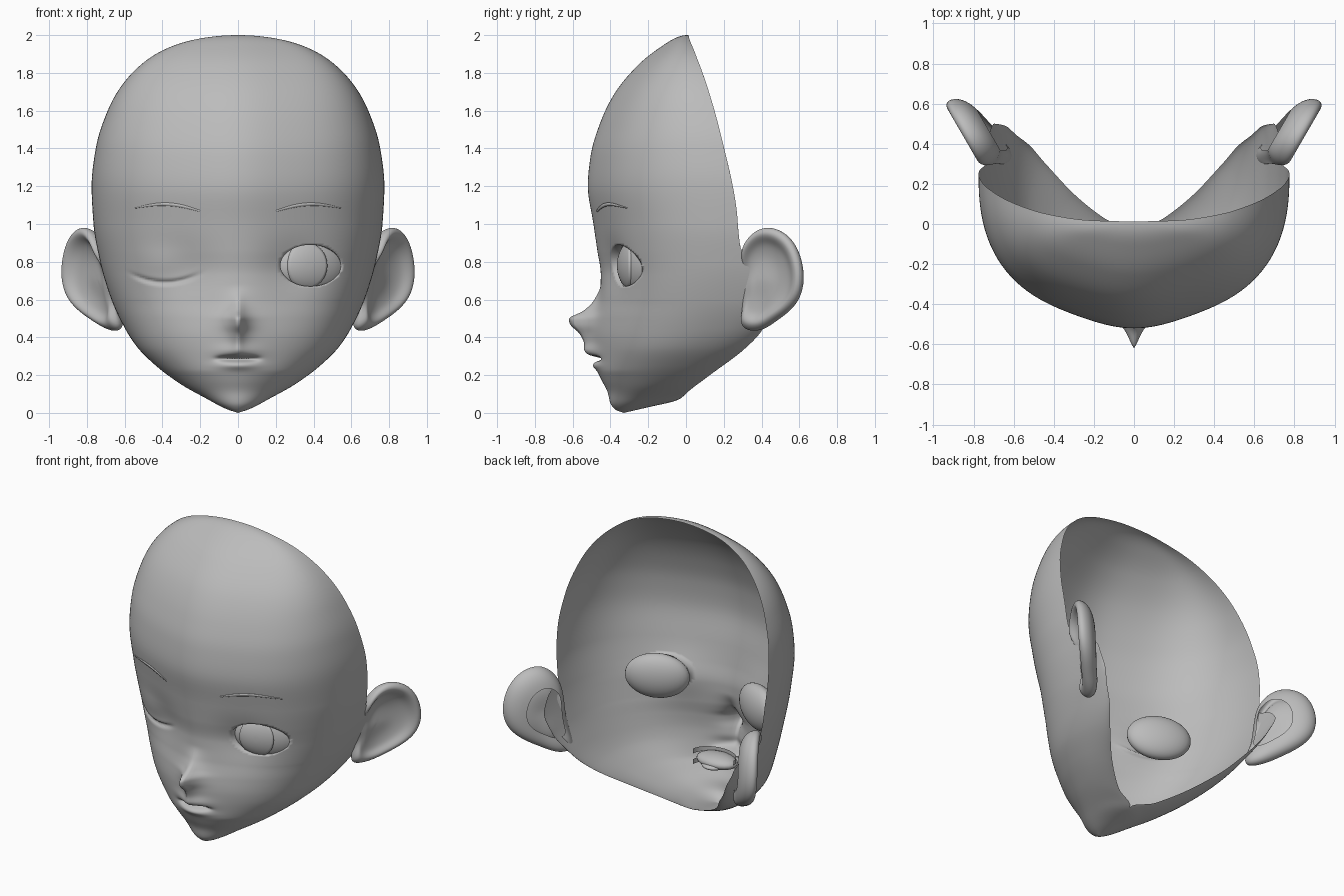
import bpy, bmesh
from math import sin, cos, pi, exp, sqrt
from mathutils import Matrix, Vector

if "Cube" in bpy.data.objects:
    bpy.data.objects.remove(bpy.data.objects["Cube"])

grey = bpy.data.materials.new("plain grey")
grey.use_nodes = True
tone = (0.5, 0.5, 0.5, 1)
grey.diffuse_color = tone
grey.node_tree.nodes["Principled BSDF"].inputs["Base Color"].default_value = tone


def finish(name, bm):
    bmesh.ops.recalc_face_normals(bm, faces=bm.faces)
    mesh = bpy.data.meshes.new(name)
    for f in bm.faces:
        f.smooth = True
    bm.to_mesh(mesh)
    bm.free()
    mesh.materials.append(grey)
    obj = bpy.data.objects.new(name, mesh)
    bpy.context.collection.objects.link(obj)
    return obj


def grid(bm, rows, loop=False):
    vs = [[bm.verts.new(p) for p in row] for row in rows]
    for a, b in zip(vs, vs[1:]):
        n = len(a)
        for i in range(n if loop else n - 1):
            j = (i + 1) % n
            bm.faces.new((a[i], a[j], b[j], b[i]))
    return vs


def curve(points):
    """Smooth monotone interpolation over height, eased toward the crown."""
    pts = sorted((sqrt(2 - z), v) for z, v in points)
    sl = [(b[1] - a[1]) / (b[0] - a[0]) for a, b in zip(pts, pts[1:])]
    tan = [sl[0]] + [2 * p * q / (p + q) if p * q > 0 else 0 for p, q in zip(sl, sl[1:])] + [sl[-1]]

    def f(z):
        s = sqrt(max(0, 2 - z))
        i = 0
        while i < len(sl) - 1 and s > pts[i + 1][0]:
            i += 1
        h = pts[i + 1][0] - pts[i][0]
        t = (s - pts[i][0]) / h
        u = t * t * (3 - 2 * t)
        return (pts[i][1] * (1 - u) + pts[i + 1][1] * u
                + h * t * (1 - t) * ((1 - t) * tan[i] - t * tan[i + 1]))
    return f


# Head guides by height: front, half width, widest depth, rim depth, rim tuck
front = curve([(2, .01), (1.95, -.115), (1.84, -.255), (1.68, -.385), (1.52, -.46), (1.36, -.505),
               (1.2, -.52), (1, -.49), (.86, -.47), (.73, -.452), (.6, -.455), (.5, -.47),
               (.4, -.48), (.3, -.475), (.23, -.47), (.18, -.45), (.11, -.415), (.05, -.4),
               (.015, -.37), (0, -.33)])
width = curve([(2, 0), (1.95, .325), (1.87, .48), (1.72, .625), (1.6, .69), (1.4, .753), (1.2, .775),
               (1, .765), (.8, .73), (.6, .67), (.45, .6), (.35, .535), (.25, .435), (.15, .3),
               (.08, .175), (.02, .06), (0, 0)])
widest = curve([(2, .01), (1.98, .014), (1.9, .045), (1.8, .08), (1.45, .18), (1.1, .25), (.86, .27),
                (.6, .25), (.45, .18), (.33, .08), (.2, -.03), (.1, -.17), (.05, -.26), (0, -.33)])
rim = curve([(2, .012), (1.98, .018), (1.9, .05), (1.8, .088), (1.45, .19), (1.1, .265), (.87, .29),
             (.8, .42), (.7, .5), (.6, .49), (.5, .44), (.42, .39), (.33, .3), (.21, .14),
             (.12, .02), (.07, -.04), (.03, -.2), (0, -.33)])
tuck = curve([(2, 1), (.86, 1), (.7, .99), (.6, .96), (.5, .93), (.42, .89), (.33, .85),
              (.21, .75), (.12, .54), (.07, 0), (0, 0)])
nose = curve([(2, 0), (.68, 0), (.6, .03), (.54, .08), (.497, .15), (.47, .14), (.42, .085),
              (.37, .055), (.31, .02), (.27, 0), (0, 0)])
EYE_X, EYE_Z, EYE_A, EYE_B = .385, .78, .16, .11


def bump(v, centre, size):
    return exp(-((v - centre) / size) ** 2)


def face_y(x, z):
    """Depth of the front surface, with nose, lips, sockets and the shut lid."""
    w = max(width(z), 1e-4)
    k = min(1, abs(x) / w)
    n = 2 + .3 * min(1, z / .6)
    y = widest(z) - (widest(z) - front(z)) * (1 - k ** n) ** (1 / n)
    y += .05 * (1 - bump(x, 0, .27)) * (1 - k * k)
    y -= nose(z) * exp(-(sqrt(x * x + .0001) - .01) / .042)
    y -= (.03 * bump(z, .325, .035) + .02 * bump(z, .25, .022)) * bump(x, 0, .1)
    y += .045 * bump(z, .287, .013) * exp(-(x / .1) ** 4)
    y += .03 * bump(abs(x), .3, .16) * bump(z, .76, .14)
    if x < 0:
        y -= .02 * bump(x, -EYE_X, .14) * bump(z, EYE_Z, .09)
        y += .018 * bump(z, .69 + 1.4 * (x + EYE_X) ** 2, .011) * exp(-((x + EYE_X) / .17) ** 6)
    return y


# Face shell, open at the back and under the jaw
def section(z):
    w = width(z)
    e = w * tuck(z)
    xs = [w * sin(pi / 2 * i / 60) for i in range(61)]
    right = [(x, face_y(x, z), z) for x in xs]
    left = [(-x, face_y(-x, z), z) for x in xs[1:]]
    back = []
    for i in range(1, 11):
        a = pi / 2 * i / 10
        back.append((e + (w - e) * cos(a), widest(z) + (rim(z) - widest(z)) * sin(a), z))
    return [(-x, y, h) for x, y, h in back[::-1]] + left[::-1] + right + back


heights = [.2 * (i / 24) ** 2 for i in range(24)]
heights += [.2 + .14 * i / 28 for i in range(28)]
heights += [.34 + .66 * i / 66 for i in range(66)]
heights += [2 - (1 - i / 50) ** 2 for i in range(51)]
bm = bmesh.new()
grid(bm, [section(z) for z in heights])
bmesh.ops.remove_doubles(bm, verts=bm.verts, dist=.0005)


def eye_radius(p):
    return sqrt(((p.x - EYE_X) / EYE_A) ** 2 + ((p.z - EYE_Z) / EYE_B) ** 2)


# Eye opening with a turned-in lid edge
hole = [f for f in bm.faces if f.calc_center_median().y < 0 and eye_radius(f.calc_center_median()) < 1]
bmesh.ops.delete(bm, geom=hole, context="FACES")
lid = [e for e in bm.edges if e.is_boundary and all(v.co.y < 0 and eye_radius(v.co) < 1.3 for v in e.verts)]
for v in {v for e in lid for v in e.verts}:
    r = eye_radius(v.co)
    x, z = EYE_X + (v.co.x - EYE_X) / r, EYE_Z + (v.co.z - EYE_Z) / r
    v.co = (x, face_y(x, z), z)
edge = bmesh.ops.extrude_edge_only(bm, edges=lid)["geom"]
bmesh.ops.translate(bm, verts=[g for g in edge if isinstance(g, bmesh.types.BMVert)], vec=(-.005, .045, 0))
finish("face_shell", bm)

# Eyeballs behind both lids, and the iris of the open eye
BALL = Vector((.2, .08, .145))
for side, name in ((1, "left"), (-1, "right")):
    place = Matrix.Translation((side * EYE_X, -.335 + (.088 if side > 0 else .11), EYE_Z))
    place = place @ Matrix.Rotation(side * .43, 4, "Z")
    bm = bmesh.new()
    bmesh.ops.create_uvsphere(bm, u_segments=32, v_segments=20, radius=1,
                              matrix=place @ Matrix.Diagonal(BALL).to_4x4())
    finish(name + "_eyeball", bm)
    if side > 0:
        bm = bmesh.new()
        rings = []
        for k in range(1, 10):
            ring = []
            size, lift = min(k, 8) / 8, .009 if k < 9 else -.002
            for i in range(32):
                u, v = .108 * size * cos(pi * i / 16) - .05, .125 * size * sin(pi * i / 16)
                d = sqrt(max(0, 1 - (u / BALL.x) ** 2 - (v / BALL.z) ** 2))
                ring.append(place @ Vector((u, -BALL.y * d - lift, v)))
            rings.append(ring)
        bm.faces.new(grid(bm, rings, True)[0])
        finish("left_iris", bm)

# Eyebrows: thin tapered strips lying on the forehead
for side, name in ((1, "left"), (-1, "right")):
    rows = []
    for i in range(25):
        t = i / 24
        x = side * (.2 + .345 * t)
        z = 1.068 + .016 * t + .028 * sin(pi * t)
        h = .002 + .007 * sin(pi * min(1, t * .9 + .1))
        rows.append([(x, face_y(x, z + d) - o, z + d) for d, o in ((-h, .002), (-h, .006), (h, .006), (h, .002))])
    bm = bmesh.new()
    grid(bm, rows)
    finish(name + "_eyebrow", bm)

# Mouth: pouch, tongue and two rows of teeth
for name, place, size in (("mouth_pouch", (0, -.33, .285), (.14, .09, .045)),
                          ("tongue", (0, -.31, .27), (.08, .09, .025))):
    bm = bmesh.new()
    bmesh.ops.create_uvsphere(bm, u_segments=24, v_segments=12, radius=1,
                              matrix=Matrix.Translation(place) @ Matrix.Diagonal(size).to_4x4())
    finish(name, bm)
for name, z in (("upper_teeth", .32), ("lower_teeth", .25)):
    bm = bmesh.new()
    grid(bm, [[(.15 * sin(a), -.29 - .11 * cos(a), z + d) for d in (-.016, .016)]
              for a in (pi * (i / 20 - .5) for i in range(21))])
    finish(name, bm)

# Ears: an outline in depth and height, ringed inward over the bowl and the back
outline = [(.29, .86), (.33, .93), (.385, .975), (.45, .985), (.53, .95), (.59, .87), (.622, .74),
           (.607, .62), (.55, .54), (.47, .485), (.41, .44), (.34, .43), (.285, .46), (.28, .56),
           (.28, .66), (.28, .76)]
# each ring: scale and raise along the ear's outward normal
rings = [(.1, -.05), (.35, -.05), (.55, -.035), (.7, -.015), (.8, .014), (.9, .03), (1, .015),
         (1.01, -.015), (.93, -.055), (.77, -.085), (.6, -.1)]
for side, name in ((1, "left"), (-1, "right")):
    rows = []
    for scale, lift in rings:
        row = []
        for oy, oz in outline:
            y, z = .38 + (oy - .38) * scale, .71 + (oz - .71) * scale
            x = .737 + .58 * (y - .29) - 1.5 * max(0, .72 - z) ** 2
            # the rim sinks into the cheek along the front
            n = min(lift, -.045) if oy < .285 and oz > .5 else lift
            row.append((side * (x + .89 * n), y - .46 * n, z))
        rows.append(row)
    bm = bmesh.new()
    bm.faces.new(grid(bm, rows, True)[0])
    ear = finish(name + "_ear", bm)
    ear.modifiers.new("smooth", "SUBSURF").levels = 2
    ear.modifiers["smooth"].render_levels = 2
